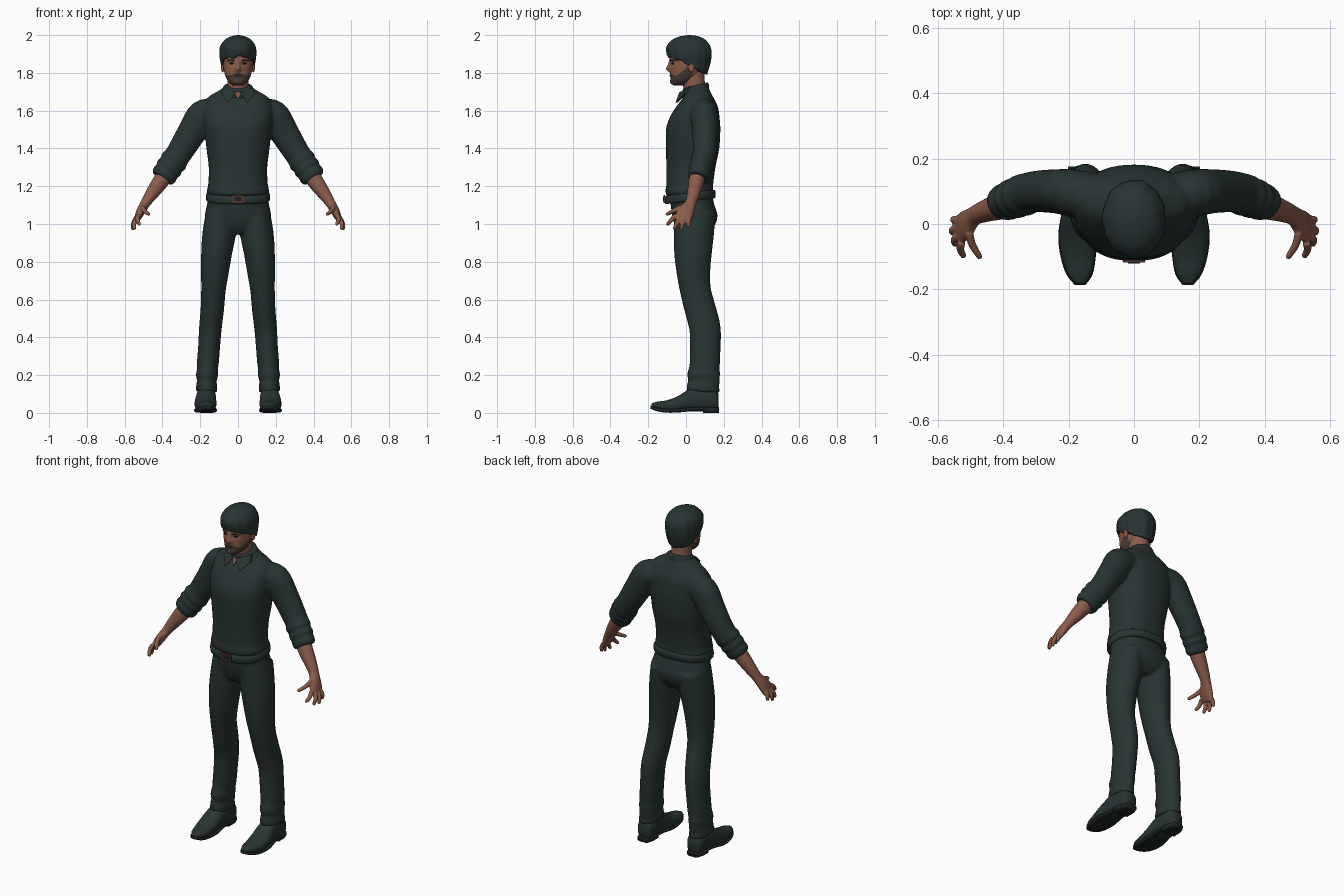
import bpy, bmesh, math
from mathutils import Vector, Matrix

cube = bpy.data.objects.get("Cube")
if cube:
    bpy.data.objects.remove(cube)

X, Y, Z = Vector((1, 0, 0)), Vector((0, 1, 0)), Vector((0, 0, 1))
FLAT, LENGTHWISE = (X, Y), (X, Z)


def material(name, *rgb):
    mat = bpy.data.materials.new(name)
    mat.use_nodes = True
    mat.diffuse_color = (*rgb, 1)
    mat.node_tree.nodes["Principled BSDF"].inputs["Base Color"].default_value = (*rgb, 1)
    return mat


cloth = material("dark green cloth", .021, .034, .033)
sole_black = material("sole black", .012, .018, .018)
skin = material("warm skin", .26, .108, .07)
stubble = material("stubble brown", .075, .045, .034)
leather = material("buckle brown", .09, .035, .022)
lip = material("lip brown", .15, .06, .045)


def spline(p, steps):
    """Smooth curve through stations of any number of components."""
    p = [Vector(q) for q in p]
    out = []
    for i in range(len(p) - 1):
        a, b, c, d = p[max(i - 1, 0)], p[i], p[i + 1], p[min(i + 2, len(p) - 1)]
        for k in range(steps):
            t = k / steps
            out.append(b + (c - a) * (t / 2) + (a * 2 - b * 5 + c * 4 - d) * (t * t / 2)
                       + (b * 3 - a - c * 3 + d) * (t ** 3 / 2))
    return out + [p[-1]]


def loft(bm, path, axes=None, sides=32, power=2, steps=4):
    """Skin rounded rings; each station is x, y, z, half width, half depth."""
    pts = spline(path, steps)
    rings = []
    for i, p in enumerate(pts):
        centre = Vector(p[:3])
        if axes:
            u, v = axes
        else:
            t = Vector(pts[min(i + 1, len(pts) - 1)][:3]) - Vector(pts[max(i - 1, 0)][:3])
            t.normalize()
            u = Y.cross(t).normalized()
            v = t.cross(u)
        ring = []
        for s in range(sides):
            ang = math.tau * s / sides
            c, d = (math.copysign(abs(f(ang)) ** (2 / power), f(ang)) for f in (math.cos, math.sin))
            ring.append(bm.verts.new(centre + u * p[3] * c + v * p[4] * d))
        rings.append(ring)
    for r, q in zip(rings, rings[1:]):
        for s in range(sides):
            n = (s + 1) % sides
            bm.faces.new((r[s], r[n], q[n], q[s]))
    bm.faces.new(rings[0][::-1])
    bm.faces.new(rings[-1])


def column(bm, stations, **options):
    """Upright loft from z, y, half width, half depth."""
    loft(bm, [(0, y, z, a, b) for z, y, a, b in stations], axes=FLAT, **options)


def plate(bm, corners, thick):
    front = [bm.verts.new((x, y - thick, z)) for x, y, z in corners]
    back = [bm.verts.new(c) for c in corners]
    bm.faces.new(front)
    bm.faces.new(back[::-1])
    for i in range(len(front)):
        j = (i + 1) % len(front)
        bm.faces.new((front[j], front[i], back[i], back[j]))


def ellipsoid(bm, centre, size):
    bmesh.ops.create_uvsphere(bm, u_segments=20, v_segments=12, radius=1,
                              matrix=Matrix.Translation(centre) @ Matrix.Diagonal((*size, 1)))


def mirror(bm):
    copy = bmesh.ops.duplicate(bm, geom=bm.verts[:] + bm.edges[:] + bm.faces[:])["geom"]
    for v in copy:
        if isinstance(v, bmesh.types.BMVert):
            v.co.x *= -1


def finish(name, bm, *mats, rule=None, voxel=0, smooth=True):
    bmesh.ops.recalc_face_normals(bm, faces=bm.faces[:])
    for f in bm.faces:
        f.smooth = smooth
        if rule:
            f.material_index = rule(f.calc_center_median())
    mesh = bpy.data.meshes.new(name)
    bm.to_mesh(mesh)
    bm.free()
    for m in mats:
        mesh.materials.append(m)
    ob = bpy.data.objects.new(name, mesh)
    bpy.context.collection.objects.link(ob)
    if voxel:
        # Fuse overlapping volumes into one soft skin
        mod = ob.modifiers.new("fuse", "REMESH")
        mod.mode, mod.voxel_size, mod.use_smooth_shade = "VOXEL", voxel, True
        mod = ob.modifiers.new("soften", "SMOOTH")
        mod.factor, mod.iterations = .5, 4
    return ob


# Trousers: legs with bunched hems, fused to the hips
bm = bmesh.new()
loft(bm, [(.09, .047, 1.06, .08, .11), (.1, .042, .95, .088, .106), (.113, .037, .85, .082, .1),
          (.122, .039, .75, .074, .09), (.13, .05, .65, .065, .082), (.136, .075, .55, .062, .083),
          (.146, .1, .45, .06, .083), (.153, .102, .35, .058, .081), (.159, .1, .27, .058, .08),
          (.162, .097, .23, .055, .082), (.164, .095, .2, .059, .088), (.165, .1, .17, .052, .078),
          (.166, .092, .14, .056, .087), (.167, .09, .11, .056, .088)])
mirror(bm)
column(bm, [(.945, .045, .1, .07), (.98, .046, .165, .1), (1.04, .047, .176, .12),
            (1.1, .035, .165, .116), (1.16, .02, .152, .115)], power=2.2)
finish("trousers", bm, cloth, voxel=.008)

# Shirt: torso fused with rolled sleeves
bm = bmesh.new()
loft(bm, [(.12, .085, 1.59, .07, .07), (.185, .095, 1.575, .083, .072), (.235, .1, 1.5, .078, .068),
          (.29, .1, 1.41, .071, .064), (.325, .095, 1.355, .068, .062), (.342, .087, 1.33, .075, .065),
          (.352, .083, 1.315, .066, .058), (.366, .078, 1.295, .074, .063), (.376, .074, 1.28, .064, .056),
          (.388, .069, 1.262, .07, .058), (.403, .063, 1.24, .06, .052)])
mirror(bm)
column(bm, [(1.15, .02, .158, .124), (1.175, .018, .165, .127), (1.21, .02, .158, .124),
            (1.3, .026, .155, .13), (1.4, .035, .167, .141), (1.5, .038, .178, .144),
            (1.56, .045, .185, .133), (1.62, .058, .182, .111), (1.67, .065, .16, .08),
            (1.71, .06, .095, .064), (1.73, .06, .07, .06)], power=2.3)
finish("shirt", bm, cloth, voxel=.008)

# Collar: tilted band and two pointed flaps
bm = bmesh.new()
column(bm, [(1.685, .052, .092, .07), (1.71, .052, .085, .07), (1.728, .05, .076, .068),
            (1.734, .05, .068, .062)])
for v in bm.verts:
    v.co.z += .25 * (v.co.y - .05)
finish("collar_band", bm, cloth)
bm = bmesh.new()
plate(bm, [(.009, -.026, 1.697), (.05, -.046, 1.642), (.09, .002, 1.69), (.078, .025, 1.722)], .01)
mirror(bm)
finish("collar_flaps", bm, cloth, smooth=False)
bm = bmesh.new()
plate(bm, [(-.018, -.024, 1.7), (0, -.042, 1.655), (.018, -.024, 1.7)], .006)
finish("open_neckline", bm, skin, smooth=False)

# Belt and buckle
bm = bmesh.new()
column(bm, [(1.118, .022, .16, .126), (1.124, .022, .168, .134), (1.156, .022, .168, .134),
            (1.162, .022, .16, .126)], power=2.3, steps=2, sides=48)
for v in bm.verts:
    v.co.z += .12 * v.co.y
finish("belt", bm, cloth)
for name, w, h, y, mat in (("buckle", .034, .021, -.11, leather), ("buckle_gap", .018, .011, -.113, sole_black)):
    bm = bmesh.new()
    plate(bm, [(sx * w, y, 1.133 + sz * h) for sx, sz in ((-1, -1), (1, -1), (1, 1), (-1, 1))], .008)
    finish(name, bm, mat, smooth=False)

# Shoes: uppers, soles and heels
bm = bmesh.new()
loft(bm, [(.164, .172, .06, .034, .04), (.165, .15, .07, .047, .06), (.168, .08, .075, .051, .068),
          (.17, .02, .068, .054, .06), (.172, -.04, .048, .058, .042), (.17, -.1, .036, .051, .031),
          (.167, -.15, .036, .038, .024), (.165, -.182, .038, .016, .012)],
     axes=LENGTHWISE, power=2.4)
mirror(bm)
finish("shoe_uppers", bm, cloth)
bm = bmesh.new()
loft(bm, [(.165, .176, .02, .036, .01), (.166, .12, .022, .048, .01), (.169, .05, .022, .05, .01),
          (.172, -.03, .014, .06, .011), (.171, -.1, .012, .054, .011), (.167, -.155, .02, .04, .011),
          (.165, -.187, .03, .016, .008)], axes=LENGTHWISE, power=4)
loft(bm, [(.165, .176, .014, .034, .014), (.166, .14, .014, .046, .014), (.167, .09, .014, .047, .014)],
     axes=LENGTHWISE, power=5)
mirror(bm)
finish("shoe_soles", bm, sole_black)

# Forearms and hands
bm = bmesh.new()
loft(bm, [(.36, .075, 1.3, .045, .045), (.41, .055, 1.225, .043, .041), (.46, .038, 1.155, .034, .033),
          (.49, .024, 1.11, .026, .03), (.513, .002, 1.07, .024, .042), (.53, -.014, 1.035, .018, .046),
          (.536, -.02, 1.02, .012, .04)])
fingers = [((.528, -.056, 1.045), (.522, -.098, .998)), ((.538, -.036, 1.03), (.548, -.062, .975)),
           ((.54, -.012, 1.028), (.557, -.026, .972)), ((.537, .012, 1.035), (.552, .014, .985))]
fingers.append(((.505, -.025, 1.09), (.473, -.1, 1.052)))
for root, tip in fingers:
    root, tip = Vector(root), Vector(tip)
    bend = root.lerp(tip, .5) + X * .007
    loft(bm, [(*root, .013, .013), (*bend, .012, .012), (*tip, .009, .009),
              (*(tip + (tip - bend) * .15), .004, .004)], sides=12)
mirror(bm)
finish("forearms_and_hands", bm, skin, voxel=.004)

# Neck and ears
bm = bmesh.new()
column(bm, [(1.66, .05, .062, .062), (1.72, .046, .056, .06), (1.77, .038, .056, .06), (1.83, .035, .06, .065)])
finish("neck", bm, skin)
bm = bmesh.new()
ellipsoid(bm, (.081, .028, 1.832), (.009, .017, .029))
mirror(bm)
finish("ears", bm, skin)


# Head: modelled nose, brows and sockets, with a short beard
def bump(p, x, z, w, h):
    return math.exp(-((p.x - x) / w) ** 2 - ((p.z - z) / h) ** 2)


def beard(p):
    line = 1.803 - .35 * abs(p.x) if p.y < -.045 else 1.787 + .75 * (p.y + .045)
    return int(p.z < line and p.y < .03)


bm = bmesh.new()
column(bm, [(1.733, -.035, .022, .026), (1.742, -.03, .038, .045), (1.76, -.02, .055, .06),
            (1.785, -.006, .067, .075), (1.82, .008, .076, .091), (1.865, .016, .081, .101),
            (1.92, .02, .082, .104), (1.96, .02, .066, .085), (1.985, .02, .03, .04)],
       sides=96, steps=7, power=2.15)
for v in bm.verts:
    if v.co.y < -.03:
        p = v.co.copy()
        v.co.y -= .02 * bump(p, 0, 1.82, .014, .014) + .011 * bump(p, 0, 1.842, .01, .022)
        v.co.y -= .005 * bump(p, 0, 1.787, .025, .01) + .007 * bump(p, 0, 1.75, .025, .013)
        for side in (-1, 1):
            v.co.y += .008 * bump(p, side * .034, 1.85, .018, .011)
            v.co.y -= .003 * bump(p, side * .036, 1.868, .022, .007)
finish("head", bm, skin, stubble, rule=beard)

# Eyes, brows and mouth
bm = bmesh.new()
ellipsoid(bm, (.034, -.071, 1.85), (.012, .006, .005))
mirror(bm)
finish("eyes", bm, sole_black)
bm = bmesh.new()
loft(bm, [(.017, -.082, 1.864, .003, .004), (.036, -.077, 1.869, .004, .006), (.056, -.063, 1.865, .002, .004)], sides=12)
mirror(bm)
finish("eyebrows", bm, stubble)
bm = bmesh.new()
ellipsoid(bm, (0, -.083, 1.787), (.022, .005, .004))
finish("mouth", bm, lip)

# Hair: cap of soft locks, ragged fringe, low at the nape
bm = bmesh.new()
column(bm, [(1.79, .045, .066, .066), (1.82, .036, .083, .083), (1.86, .024, .093, .107),
            (1.9, .017, .097, .118), (1.94, .014, .093, .116), (1.975, .015, .07, .088),
            (1.993, .018, .038, .05), (2, .02, .006, .008)], sides=96, steps=6)
for v in bm.verts:
    ang = math.atan2(v.co.x, .02 - v.co.y)
    lock = math.sin(ang * 13 + 14 * v.co.z) * .5 + math.sin(ang * 7) * .5
    fade = min(1, (2 - v.co.z) * 15)
    v.co.x *= 1 + .025 * lock * fade
    v.co.y += (v.co.y - .02) * .025 * lock * fade
    back = (1 - math.cos(ang)) / 2
    hem = 1.885 - .095 * back + .009 * lock * (1 - back)
    v.co.z = max(v.co.z, hem)
finish("hair", bm, cloth)
